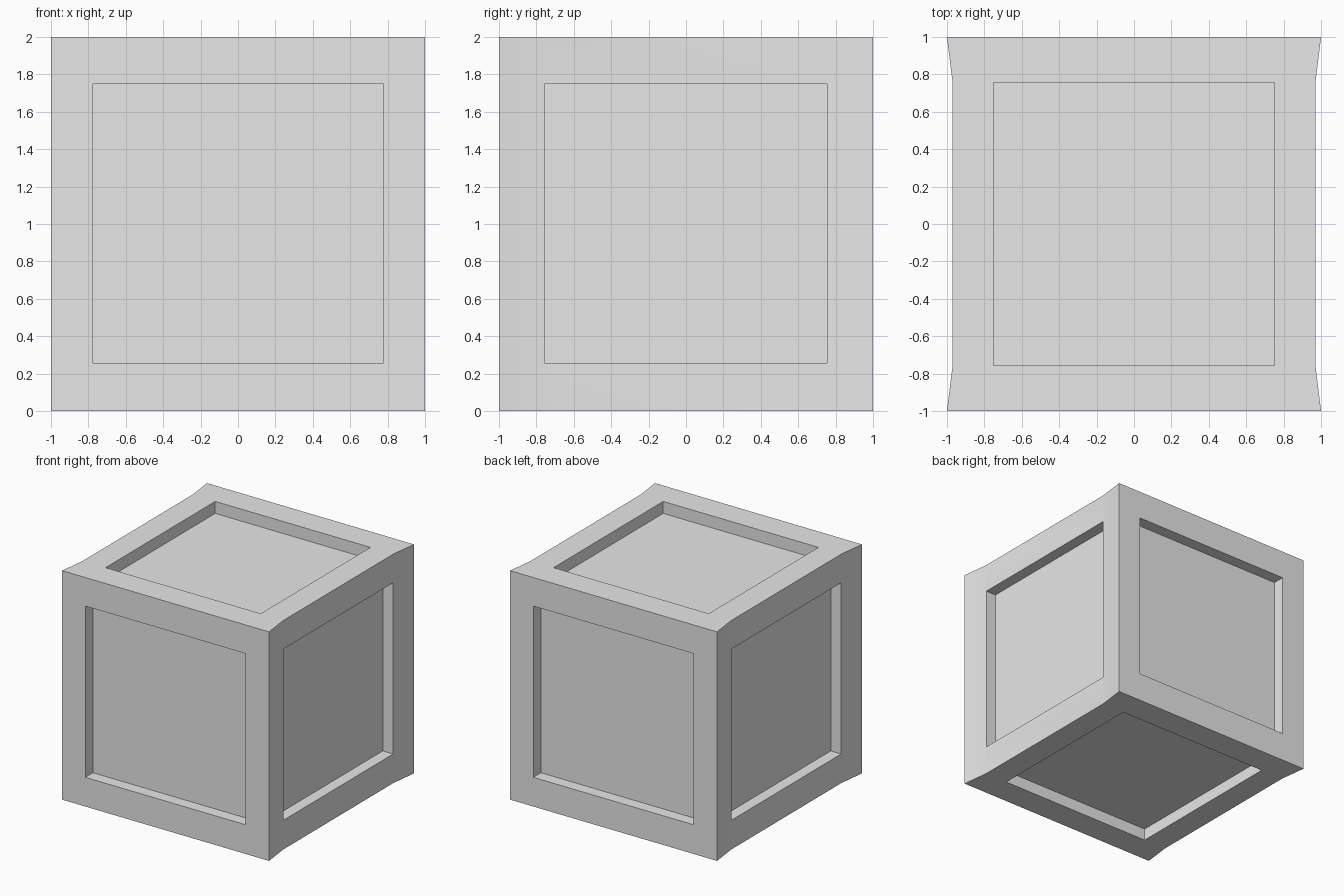
import bpy, bmesh, math
from mathutils import Vector

cube = bpy.data.objects.get("Cube")
if cube:
    bpy.data.objects.remove(cube, do_unlink=True)

grey = bpy.data.materials.new("light_grey")
grey.use_nodes = True
grey.diffuse_color = (0.8, 0.8, 0.8, 1)
grey.node_tree.nodes["Principled BSDF"].inputs["Base Color"].default_value = (0.8, 0.8, 0.8, 1)


def make_object(name, bm):
    bmesh.ops.recalc_face_normals(bm, faces=bm.faces)
    mesh = bpy.data.meshes.new(name)
    bm.to_mesh(mesh)
    bm.free()
    mesh.materials.append(grey)
    obj = bpy.data.objects.new(name, mesh)
    bpy.context.collection.objects.link(obj)
    return obj


def add_box(bm, low, high):
    low, high = Vector(low), Vector(high)
    verts = bmesh.ops.create_cube(bm, size=1)["verts"]
    bmesh.ops.scale(bm, vec=high - low, verts=verts)
    bmesh.ops.translate(bm, vec=(low + high) / 2, verts=verts)


# Crate body: plan outline with slightly sunken left and right sides, pulled up
bm = bmesh.new()
half = [(1, -1), (0.97, -0.76), (0.97, 0.76), (1, 1)]
outline = half + [(-x, -y) for x, y in half]
base = bm.faces.new([bm.verts.new((x, y, 0)) for x, y in outline])
pulled = bmesh.ops.extrude_face_region(bm, geom=[base], use_keep_orig=True)
top_verts = [v for v in pulled["geom"] if isinstance(v, bmesh.types.BMVert)]
bmesh.ops.translate(bm, vec=(0, 0, 2), verts=top_verts)
crate = make_object("crate_body", bm)

# Square recesses on all six sides
bm = bmesh.new()
z0, z1 = 0.255, 1.75
for s in (-1, 1):
    y0, y1 = sorted((s * 0.895, s * 1.2))
    add_box(bm, (-0.775, y0, z0), (0.775, y1, z1))
    x0, x1 = sorted((s * 0.87, s * 1.2))
    add_box(bm, (x0, -0.755, z0), (x1, 0.755, z1))
    b0, b1 = sorted((1 + s * 0.895, 1 + s * 1.2))
    add_box(bm, (-0.75, -0.757, b0), (0.75, 0.757, b1))
cutter = make_object("panel_cutter", bm)
cutter.hide_render = True

mod = crate.modifiers.new("panel_recesses", 'BOOLEAN')
mod.operation = 'DIFFERENCE'
mod.solver = 'EXACT'
mod.object = cutter

bpy.ops.object.select_all(action='DESELECT')
crate.select_set(True)
bpy.context.view_layer.objects.active = crate
bpy.ops.object.modifier_apply(modifier=mod.name)
bpy.data.objects.remove(cutter, do_unlink=True)

# Soft shading over the shallow side bends, crisp panel edges
bpy.ops.object.shade_smooth_by_angle(angle=math.radians(30))
